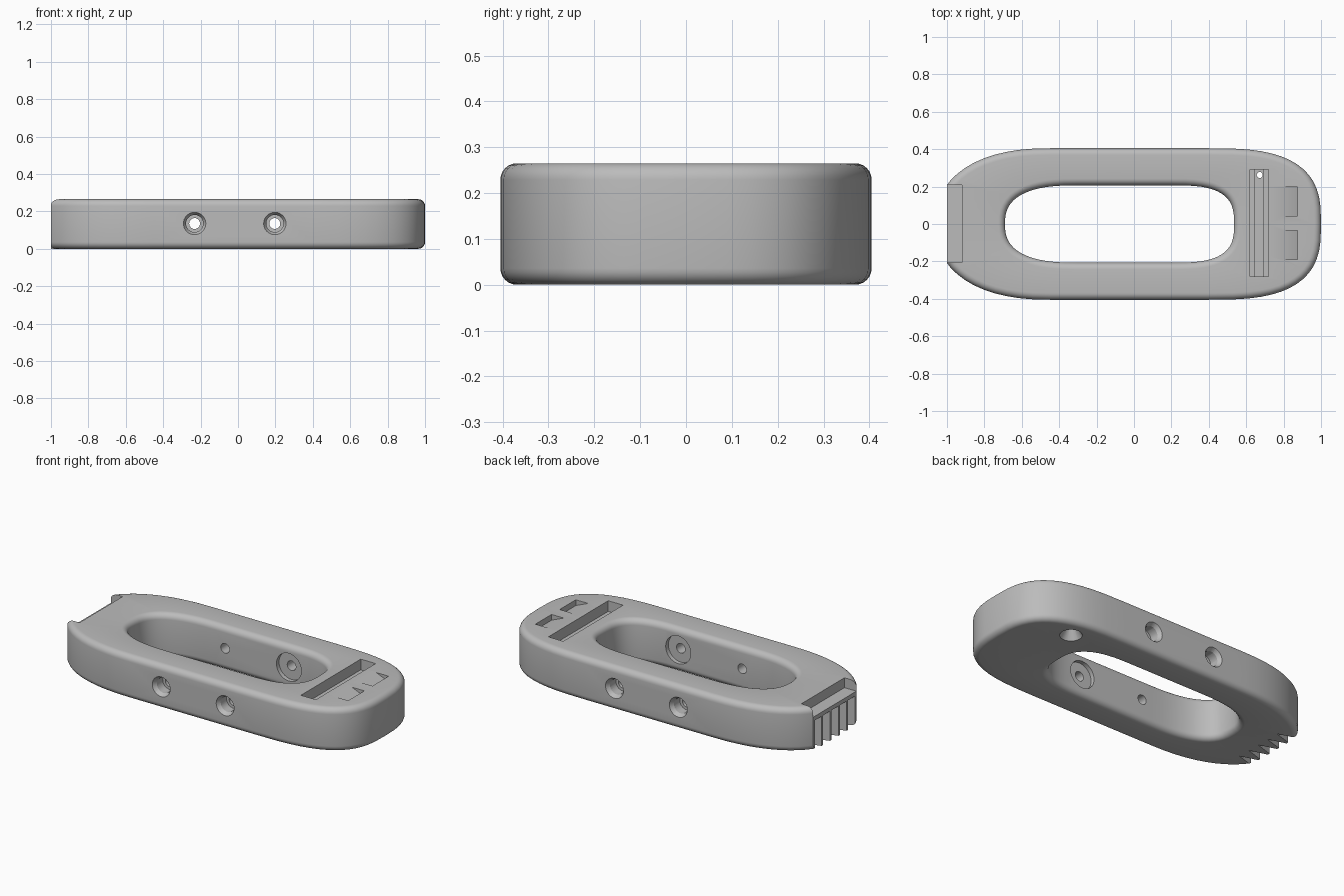
import bpy, bmesh, math
from mathutils import Matrix, Vector

old = bpy.data.objects.get("Cube")
if old:
    bpy.data.objects.remove(old, do_unlink=True)

HEIGHT, FILLET, STEPS = 0.265, 0.036, 28

mat = bpy.data.materials.new("plain grey")
mat.use_nodes = True
GREY = (0.5, 0.5, 0.5, 1)
mat.diffuse_color = GREY
mat.node_tree.nodes["Principled BSDF"].inputs["Base Color"].default_value = GREY


def new_object(name, bm):
    bmesh.ops.recalc_face_normals(bm, faces=bm.faces)
    mesh = bpy.data.meshes.new(name)
    bm.to_mesh(mesh)
    bm.free()
    obj = bpy.data.objects.new(name, mesh)
    bpy.context.collection.objects.link(obj)
    mesh.materials.append(mat)
    return obj


def outline(half_width, right, left):
    """Two superelliptic ends (centre, reach, exponent) joined by straight sides."""
    pts = []
    for (cx, reach, n), start in ((right, -math.pi / 2), (left, math.pi / 2)):
        for i in range(STEPS + 1):
            t = start + math.pi * i / STEPS
            c, s = math.cos(t), math.sin(t)
            x = math.copysign(abs(c) ** (2 / n), c) if abs(c) > 1e-6 else 0
            y = math.copysign(abs(s) ** (2 / n), s) if abs(s) > 1e-6 else 0
            pts.append(Vector((cx + reach * x, half_width * y, 0)))
    return pts


def normals(pts):
    out = []
    for i in range(len(pts)):
        d = (pts[(i + 1) % len(pts)] - pts[i - 1]).normalized()
        out.append(Vector((d.y, -d.x, 0)))
    return out


# Rounded loop body: a filleted cross-section swept round the two outlines
outer = outline(0.405, (0.4, 0.6, 2.9), (-0.45, 0.613, 2.3))
inner = outline(0.207, (0.2, 0.335, 3.0), (-0.3, 0.39, 2.6))
arc = [math.pi / 2 * i / 6 for i in range(7)]
side = [(FILLET * (1 - math.sin(a)), FILLET * (1 - math.cos(a))) for a in arc]
side += [(inset, HEIGHT - z) for inset, z in reversed(side)]
bm = bmesh.new()
rings = []
for p, pn, q, qn in zip(outer, normals(outer), inner, normals(inner)):
    ring = [p - pn * inset + Vector((0, 0, z)) for inset, z in side]
    ring += [q + qn * inset + Vector((0, 0, z)) for inset, z in reversed(side)]
    rings.append([bm.verts.new(v) for v in ring])
for i, ring in enumerate(rings):
    nxt = rings[(i + 1) % len(rings)]
    for j in range(len(ring)):
        k = (j + 1) % len(ring)
        bm.faces.new((ring[j], nxt[j], nxt[k], ring[k]))
body = new_object("handle_body", bm)

cutters = []


def prism(name, pts, direction):
    """Extrude a flat polygon into a cutter."""
    bm = bmesh.new()
    face = bm.faces.new([bm.verts.new(p) for p in pts])
    res = bmesh.ops.extrude_face_region(bm, geom=[face])
    moved = [v for v in res["geom"] if isinstance(v, bmesh.types.BMVert)]
    bmesh.ops.translate(bm, verts=moved, vec=direction)
    cutters.append(new_object(name, bm))


def box(name, x0, x1, y0, y1, z0, z1):
    pts = [(x0, y0, z0), (x1, y0, z0), (x1, y1, z0), (x0, y1, z0)]
    prism(name, pts, (0, 0, z1 - z0))


def cone(name, start, end, r0, r1):
    start, end = Vector(start), Vector(end)
    axis = end - start
    bm = bmesh.new()
    turn = axis.to_track_quat("Z", "Y").to_matrix().to_4x4()
    bmesh.ops.create_cone(bm, cap_ends=True, segments=32, radius1=r0, radius2=r1,
                          depth=axis.length,
                          matrix=Matrix.Translation((start + end) / 2) @ turn)
    cutters.append(new_object(name, bm))


# Flat end, shelf recess and toothed grooves below it
box("end_cut", -1.3, -1.0, -0.6, 0.6, -0.2, 0.5)
box("shelf_cut", -1.1, -0.92, -0.206, 0.208, 0.205, 0.4)
TEETH, PITCH = 5, 0.08
for i in range(TEETH):
    y = (i - (TEETH - 1) / 2) * PITCH
    half = PITCH / 2 - 0.001
    prism("tooth_groove_cut",
          [(-1.02, y - half, -0.1), (-0.89, y, -0.1), (-1.02, y + half, -0.1)],
          (0, 0, 0.28))

# Stepped slot on top, with a small hole countersunk from below
box("slot_cut", 0.62, 0.72, -0.282, 0.292, 0.2, 0.4)
box("groove_cut", 0.648, 0.692, -0.281, 0.291, 0.15, 0.22)
cone("cord_hole_cut", (0.672, 0.262, -0.1), (0.672, 0.262, 0.18), 0.016, 0.016)
cone("cord_countersink_cut", (0.672, 0.262, -0.02), (0.672, 0.262, 0.07), 0.075, 0.02)

# Two wedge-shaped pockets, deepest towards the rounded end
for y in (-0.19, 0.043):
    prism("pocket_cut",
          [(0.785, y, HEIGHT + 0.002), (0.873, y, HEIGHT - 0.035),
           (0.873, y, HEIGHT + 0.05), (0.785, y, HEIGHT + 0.05)],
          (0, 0.155, 0))

# Cross bores with outer counterbores; wide inner recess at one pair
MID = 0.135
for x in (-0.232, 0.197):
    cone("bore_cut", (x, -0.6, MID), (x, 0.6, MID), 0.029, 0.029)
    for s in (-1, 1):
        cone("counterbore_cut", (x, s * 0.325, MID), (x, s * 0.5, MID), 0.046, 0.046)
        cone("chamfer_cut", (x, s * 0.38, MID), (x, s * 0.42, MID), 0.045, 0.069)
        if x > 0:
            cone("inner_recess_cut", (x, s * 0.1, MID), (x, s * 0.232, MID), 0.084, 0.084)

# Carve the body
bpy.ops.object.select_all(action="DESELECT")
bpy.context.view_layer.objects.active = body
body.select_set(True)
for cutter in cutters:
    cutter.hide_render = True
    mod = body.modifiers.new("carve", "BOOLEAN")
    mod.operation, mod.solver, mod.object = "DIFFERENCE", "EXACT", cutter
    bpy.ops.object.modifier_apply(modifier=mod.name)
    bpy.data.objects.remove(cutter, do_unlink=True)
bpy.ops.object.shade_smooth_by_angle(angle=math.radians(30))
